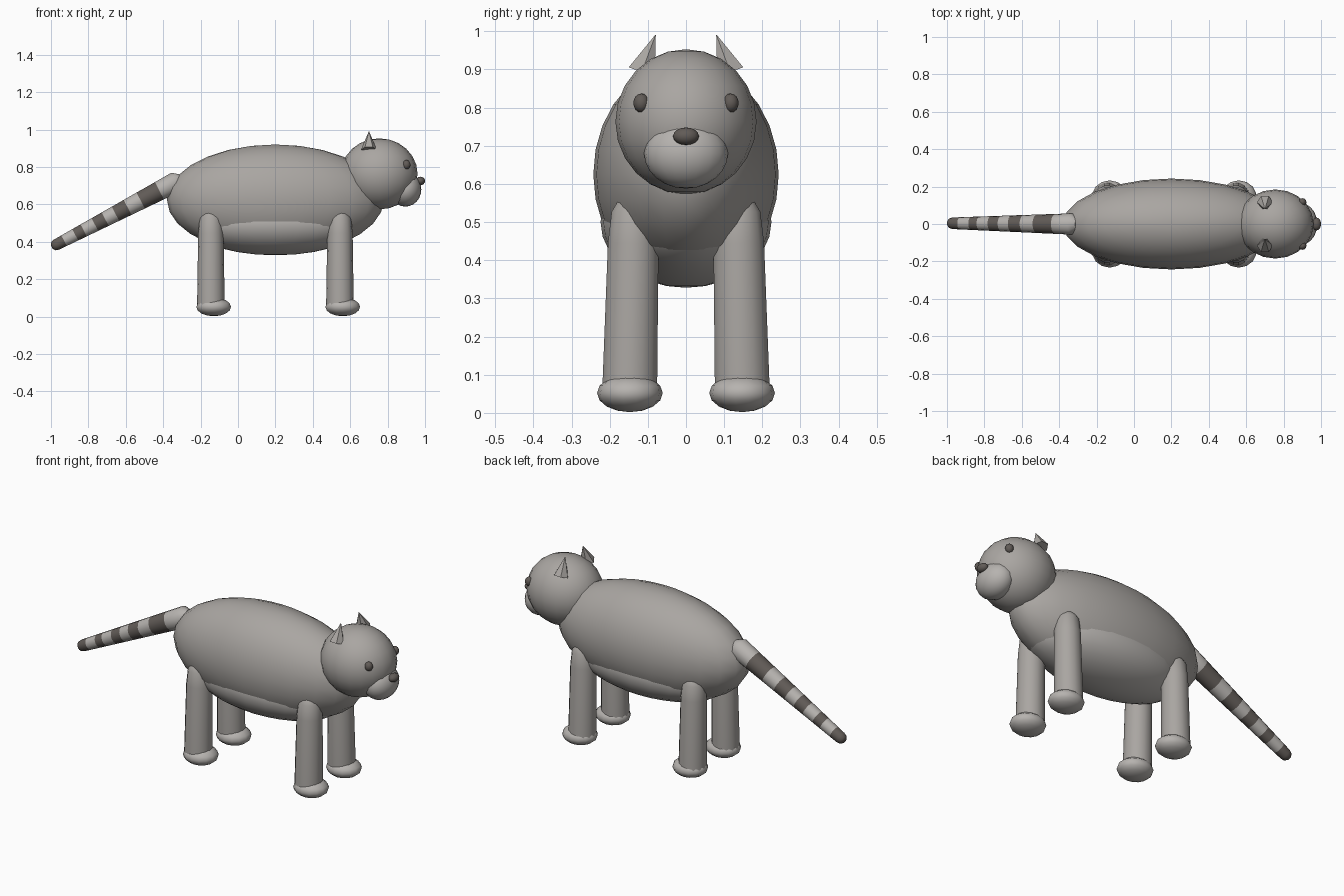
import bpy, bmesh, math
from mathutils import Vector

cube = bpy.data.objects.get("Cube")
if cube:
    bpy.data.objects.remove(cube, do_unlink=True)


def material(name, rgb):
    m = bpy.data.materials.new(name)
    m.use_nodes = True
    m.diffuse_color = (*rgb, 1)
    m.node_tree.nodes["Principled BSDF"].inputs["Base Color"].default_value = (*rgb, 1)
    return m


FUR = material("grey fur", (0.40, 0.38, 0.36))
PALE = material("pale fur", (0.47, 0.45, 0.43))
DARK = material("dark brown", (0.12, 0.105, 0.095))


def add_object(name, bm, mats):
    bmesh.ops.recalc_face_normals(bm, faces=bm.faces)
    for f in bm.faces:
        f.smooth = True
    mesh = bpy.data.meshes.new(name)
    bm.to_mesh(mesh)
    bm.free()
    for m in mats:
        mesh.materials.append(m)
    ob = bpy.data.objects.new(name, mesh)
    bpy.context.collection.objects.link(ob)
    return ob


def ellipsoid(name, centre, radii, mat, segments=20, rings=12):
    bm = bmesh.new()
    bmesh.ops.create_uvsphere(bm, u_segments=segments, v_segments=rings, radius=1)
    for v in bm.verts:
        v.co = Vector(a * b + c for a, b, c in zip(v.co, radii, centre))
    return add_object(name, bm, [mat])


def lathe(name, start, end, profile, mats, band=lambda i: 0, sides=14):
    """Revolve (fraction, radius) pairs about the axis from start to end."""
    start, end = Vector(start), Vector(end)
    turn = (end - start).to_track_quat('Z', 'Y')
    bm = bmesh.new()
    rings = []
    for t, r in profile:
        c = start.lerp(end, t)
        rings.append([bm.verts.new(c + turn @ Vector((r * math.cos(a), r * math.sin(a), 0)))
                      for a in (2 * math.pi * k / sides for k in range(sides))])
    for i in range(len(rings) - 1):
        for k in range(sides):
            n = (k + 1) % sides
            f = bm.faces.new((rings[i][k], rings[i][n], rings[i + 1][n], rings[i + 1][k]))
            f.material_index = band(i)
    bm.faces.new(rings[0]).material_index = band(0)
    bm.faces.new(rings[-1]).material_index = band(len(rings) - 2)
    return add_object(name, bm, mats)


# Torso and belly
ellipsoid("body", (0.2, 0, 0.625), (0.58, 0.243, 0.295), FUR, 24, 14)
ellipsoid("belly", (0.2, 0, 0.5), (0.47, 0.224, 0.172), PALE, 24, 14)

# Head, muzzle and nose
ellipsoid("head", (0.755, 0, 0.763), (0.205, 0.185, 0.19), FUR)
ellipsoid("muzzle", (0.895, 0, 0.68), (0.085, 0.11, 0.092), PALE)
ellipsoid("nose", (0.975, 0, 0.725), (0.025, 0.034, 0.023), DARK, 16, 8)

for side, s in (("left", 1), ("right", -1)):
    # Eyes and ears
    ellipsoid(side + "_eye", (0.9, s * 0.117, 0.812), (0.022, 0.021, 0.025), DARK, 12, 8)
    lathe(side + "_ear", (0.7, s * 0.116, 0.893), (0.7, s * 0.08, 0.99),
          [(0, 0.042), (1, 0.001)], [FUR], sides=6)
    # Legs with paws
    for end, x in (("front", 0.545), ("rear", -0.145)):
        lathe(f"{end}_{side}_leg", (x, s * 0.148, 0.04), (x, s * 0.135, 0.58),
              [(0, 0.074), (0.75, 0.068), (0.9, 0.06), (0.97, 0.038), (1, 0.005)], [FUR])
        ellipsoid(f"{end}_{side}_paw", (x + 0.015, s * 0.147, 0.052),
                  (0.095, 0.086, 0.05), PALE, 14, 8)

# Tapering tail with alternating bands and rounded ends
bands = [-0.33, -0.42, -0.52, -0.59, -0.655, -0.71, -0.765, -0.825, -0.87, -0.93, -0.97]
root, tip = -0.33, -0.97
tail = []
for x in bands:
    t = (x - root) / (tip - root)
    tail.append((t, 0.057 - 0.026 * t))
tail = [(-0.045, 0.03)] + tail + [(1.025, 0.026), (1.04, 0.012)]
stripe = lambda i: 1 if i > 10 else (0 if i == 0 else (i - 1) % 2)
lathe("tail", (root, 0, 0.72), (tip, 0.004, 0.385), tail, [PALE, DARK], stripe)

# Keep hard rims crisp
bpy.ops.object.select_all(action='DESELECT')
for ob in bpy.context.collection.objects:
    if ob.type == 'MESH':
        ob.select_set(True)
        bpy.context.view_layer.objects.active = ob
bpy.ops.object.shade_smooth_by_angle(angle=math.radians(50))
